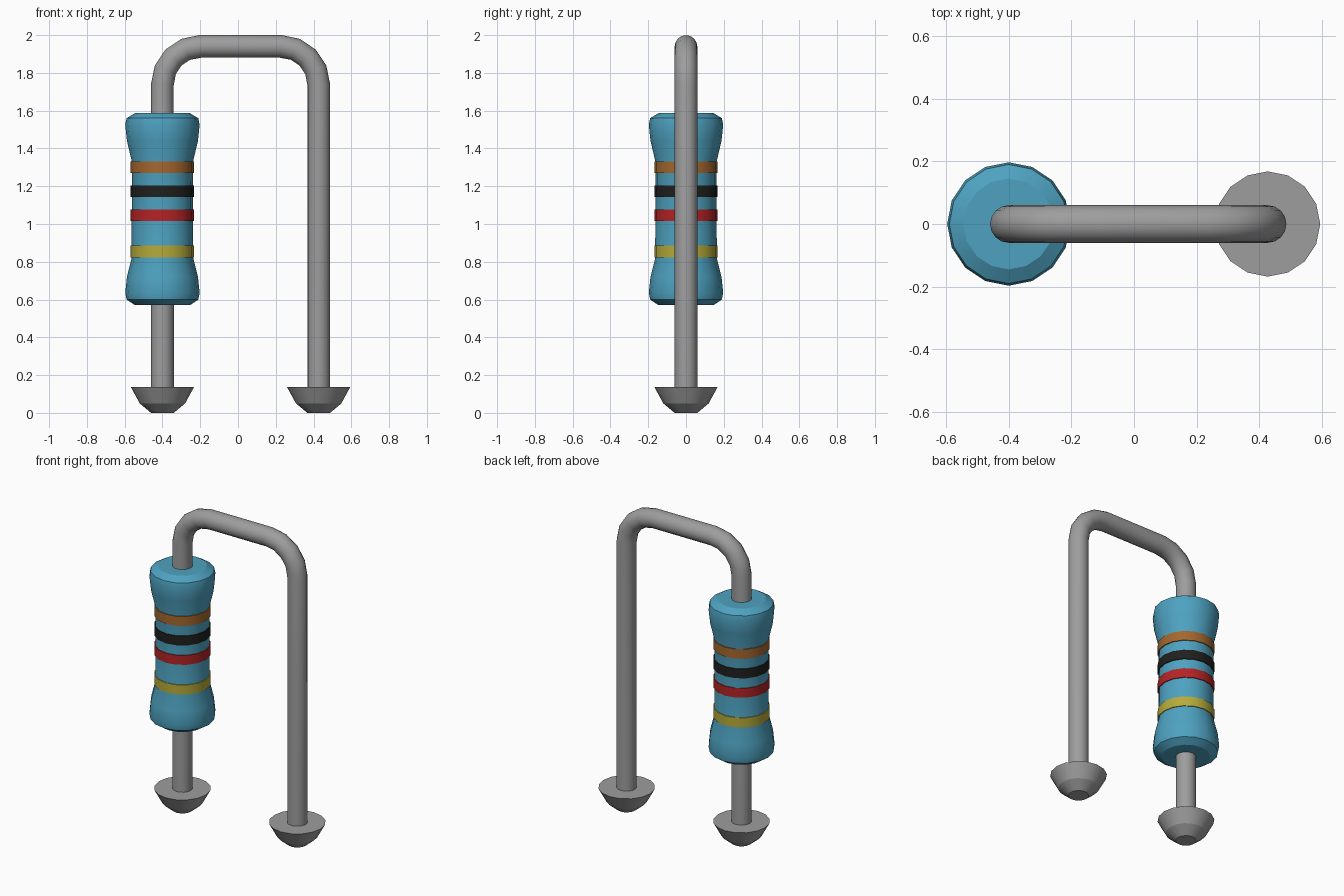
import bpy, bmesh, math

cube = bpy.data.objects.get("Cube")
if cube:
    bpy.data.objects.remove(cube, do_unlink=True)

SIDES = 16
BODY_X, FAR_X = -0.40, 0.427      # centres of the two legs
WIRE_R, TOP_Z, BEND = 0.06, 1.94, 0.20


def material(name, rgb):
    m = bpy.data.materials.new(name)
    m.use_nodes = True
    m.diffuse_color = (*rgb, 1)
    m.node_tree.nodes["Principled BSDF"].inputs["Base Color"].default_value = (*rgb, 1)
    return m


GREY = material("wire grey", (0.34, 0.34, 0.34))
BLUE = material("body blue", (0.076, 0.36, 0.53))
BROWN = material("band brown", (0.37, 0.135, 0.027))
BLACK = material("band black", (0.014, 0.014, 0.013))
RED = material("band red", (0.46, 0.017, 0.019))
YELLOW = material("band yellow", (0.47, 0.41, 0.042))


def finish(name, mesh, mat, angle):
    ob = bpy.data.objects.new(name, mesh)
    bpy.context.collection.objects.link(ob)
    mesh.materials.clear()
    mesh.materials.append(mat)
    bpy.ops.object.select_all(action='DESELECT')
    ob.select_set(True)
    bpy.context.view_layer.objects.active = ob
    bpy.ops.object.shade_smooth_by_angle(angle=math.radians(angle))
    return ob


def lathe(name, profile, x, mat, angle=30):
    """Closed solid of revolution from (radius, z) points, bottom to top."""
    bm = bmesh.new()
    rings = []
    for r, z in profile:
        rings.append([bm.verts.new((x + r * math.cos(2 * math.pi * i / SIDES),
                                    r * math.sin(2 * math.pi * i / SIDES), z))
                      for i in range(SIDES)])
    for a, b in zip(rings, rings[1:]):
        for i in range(SIDES):
            j = (i + 1) % SIDES
            bm.faces.new((a[i], a[j], b[j], b[i]))
    bm.faces.new(rings[0][::-1])
    bm.faces.new(rings[-1])
    mesh = bpy.data.meshes.new(name)
    bm.to_mesh(mesh)
    bm.free()
    return finish(name, mesh, mat, angle)


# Body with flared, bevelled ends
lathe("resistor_body", [
    (0.145, 0.57), (0.19, 0.60), (0.197, 0.635), (0.188, 0.72), (0.163, 0.82),
    (0.162, 1.33), (0.188, 1.44), (0.197, 1.525), (0.19, 1.56), (0.145, 1.587)],
    BODY_X, BLUE)

# Colour bands
for name, z0, z1, mat in (("yellow_band", 0.823, 0.886, YELLOW),
                          ("red_band", 1.017, 1.078, RED),
                          ("black_band", 1.143, 1.204, BLACK),
                          ("brown_band", 1.270, 1.332, BROWN)):
    lathe(name, [(0.168, z0), (0.168, z1)], BODY_X, mat)

# Solder feet
for name, x in (("right_foot", BODY_X), ("left_foot", FAR_X)):
    lathe(name, [(0.06, 0.0), (0.12, 0.05), (0.168, 0.138)], x, GREY, 20)

# Bent wire: up through the body, across, and down to the far foot
path = [(BODY_X, 0.08)]
for cx, start in ((BODY_X + BEND, 180), (FAR_X - BEND, 90)):
    for k in range(5):
        a = math.radians(start - k * 22.5)
        path.append((cx + BEND * math.cos(a), TOP_Z - BEND + BEND * math.sin(a)))
path.append((FAR_X, 0.08))

curve = bpy.data.curves.new("wire_path", 'CURVE')
curve.dimensions = '3D'
curve.bevel_depth = WIRE_R
curve.bevel_resolution = 6
curve.use_fill_caps = True
spline = curve.splines.new('POLY')
spline.points.add(len(path) - 1)
for p, (x, z) in zip(spline.points, path):
    p.co = (x, 0, z, 1)
helper = bpy.data.objects.new("wire_path", curve)
bpy.context.collection.objects.link(helper)
bpy.context.view_layer.update()
deps = bpy.context.evaluated_depsgraph_get()
wire_mesh = bpy.data.meshes.new_from_object(helper.evaluated_get(deps))
bpy.data.objects.remove(helper, do_unlink=True)
finish("bent_wire", wire_mesh, GREY, 40)
